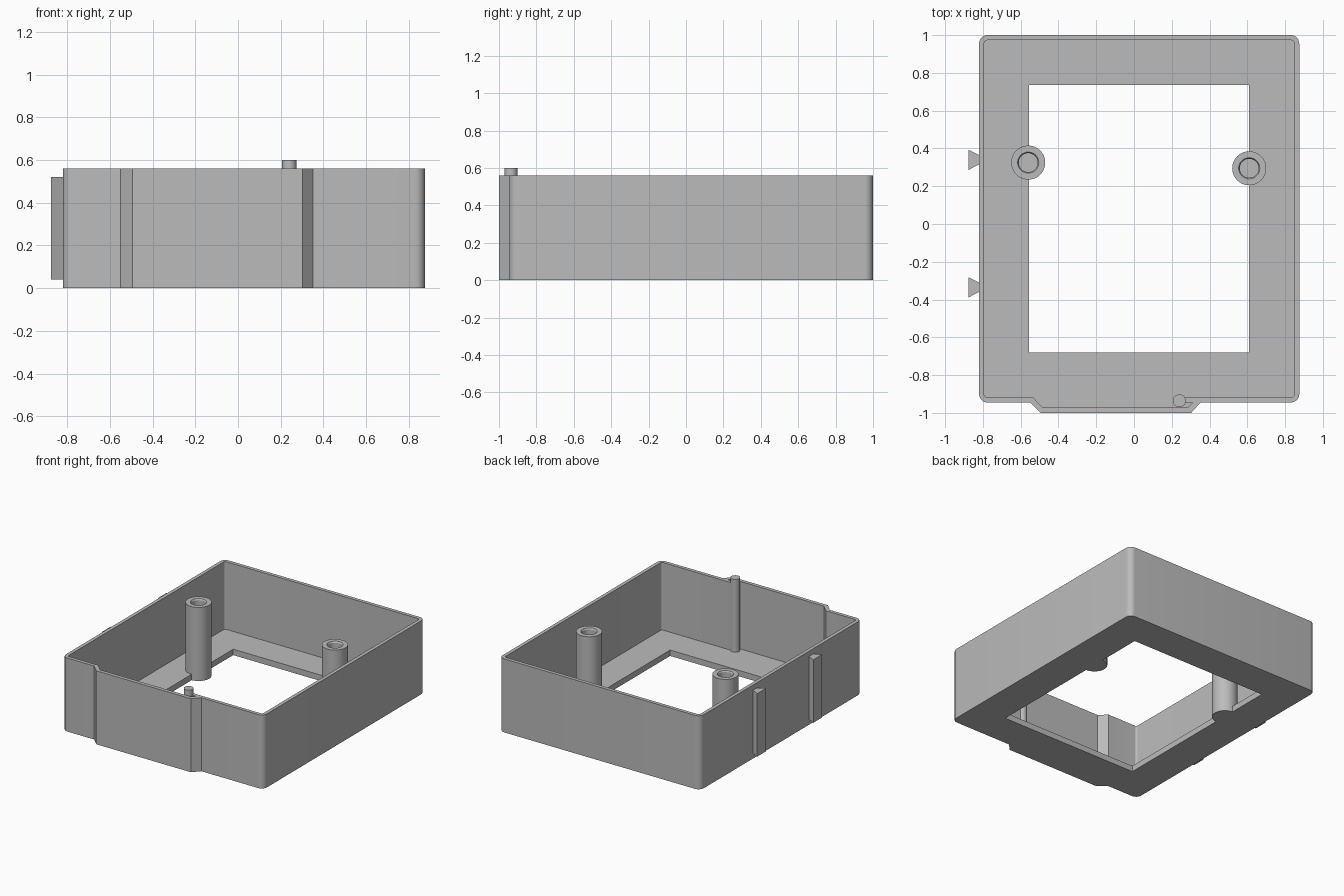
import bpy, bmesh
from math import radians, cos, sin
from mathutils import Matrix

cube = bpy.data.objects.get("Cube")
if cube:
    bpy.data.objects.remove(cube, do_unlink=True)

GREY = bpy.data.materials.new("plain grey")
GREY.use_nodes = True
colour = (0.5, 0.5, 0.5, 1)
GREY.diffuse_color = colour
GREY.node_tree.nodes["Principled BSDF"].inputs["Base Color"].default_value = colour

HEIGHT, FLOOR = 0.56, 0.045
LEFT, RIGHT, FRONT, BACK = -0.82, 0.875, -0.945, 1.0


def finish(name, bm):
    bmesh.ops.remove_doubles(bm, verts=bm.verts, dist=1e-5)
    bmesh.ops.recalc_face_normals(bm, faces=bm.faces)
    mesh = bpy.data.meshes.new(name)
    bm.to_mesh(mesh)
    bm.free()
    mesh.materials.append(GREY)
    obj = bpy.data.objects.new(name, mesh)
    bpy.context.collection.objects.link(obj)
    return obj


def smooth(obj):
    bpy.ops.object.select_all(action='DESELECT')
    obj.select_set(True)
    bpy.context.view_layer.objects.active = obj
    bpy.ops.object.shade_smooth_by_angle(angle=radians(30))


def prism(name, outline, z0, z1):
    bm = bmesh.new()
    base = bm.faces.new([bm.verts.new((x, y, z0)) for x, y in outline])
    top = bmesh.ops.extrude_face_region(bm, geom=[base])["geom"]
    verts = [v for v in top if isinstance(v, bmesh.types.BMVert)]
    bmesh.ops.translate(bm, verts=verts, vec=(0, 0, z1 - z0))
    return finish(name, bm)


def lathe(name, profile, x, y, steps=48):
    bm = bmesh.new()
    verts = [bm.verts.new((r, 0, z)) for r, z in profile]
    edges = [bm.edges.new(pair) for pair in zip(verts, verts[1:])]
    bmesh.ops.spin(bm, geom=verts + edges, cent=(0, 0, 0), axis=(0, 0, 1),
                   angle=radians(360), steps=steps)
    bmesh.ops.transform(bm, matrix=Matrix.Translation((x, y, 0)), verts=bm.verts)
    obj = finish(name, bm)
    smooth(obj)
    return obj


def rounded_outline(inset, radius, front_points):
    """Rounded rectangle, counterclockwise, with extra points along the front."""
    x0, x1 = LEFT + inset, RIGHT - inset
    y0, y1 = FRONT + inset, BACK - inset
    corners = [(x1 - radius, y0 + radius, 270), (x1 - radius, y1 - radius, 0),
               (x0 + radius, y1 - radius, 90), (x0 + radius, y0 + radius, 180)]
    points = []
    for cx, cy, start in corners:
        for i in range(9):
            a = radians(start + i * 90 / 8)
            points.append((cx + radius * cos(a), cy + radius * sin(a)))
    return points + front_points


def cut(target, cutter):
    cutter.hide_render = True
    mod = target.modifiers.new("cut", 'BOOLEAN')
    mod.operation, mod.solver, mod.object = 'DIFFERENCE', 'EXACT', cutter
    bpy.context.view_layer.objects.active = target
    bpy.ops.object.modifier_apply(modifier=mod.name)
    bpy.data.objects.remove(cutter, do_unlink=True)


# Open tray with a shallow bulge along its front
outer = rounded_outline(0, 0.045, [(-0.55, FRONT), (-0.495, -1), (0.303, -1), (0.352, FRONT)])
inner = rounded_outline(0.027, 0.016, [
    (-0.535, -0.918), (-0.482, -0.972), (0.283, -0.972),
    (0.31, -0.945), (0.25, -0.945), (0.25, -0.918)])
tray = prism("tray", outer, 0, HEIGHT)
cut(tray, prism("cavity_cutter", inner, FLOOR, HEIGHT + 0.2))

# Rectangular window through the floor
window = [(-0.555, -0.68), (0.61, -0.68), (0.61, 0.735), (-0.555, 0.735)]
cut(tray, prism("window_cutter", window, -0.2, 0.2))
smooth(tray)

# Screw posts with blind holes
post = [(0, 0), (0.09, 0), (0.09, HEIGHT), (0.056, HEIGHT),
        (0.05, HEIGHT - 0.01), (0.05, 0.3), (0, 0.3)]
lathe("left_screw_post", post, 0.61, 0.295)
lathe("right_screw_post", post, -0.56, 0.325)

# Thin pin standing behind the front wall
pin = [(0, FLOOR), (0.034, FLOOR), (0.034, 0.6), (0, 0.6)]
lathe("front_pin", pin, 0.24, -0.936, 32)

# Dovetail rails on the outside of the right wall
for name, y in (("back_rail", 0.34), ("front_rail", -0.335)):
    rail = [(-0.875, y - 0.053), (LEFT, y - 0.025), (LEFT, y + 0.025), (-0.875, y + 0.053)]
    prism(name, rail, 0.04, 0.52)
